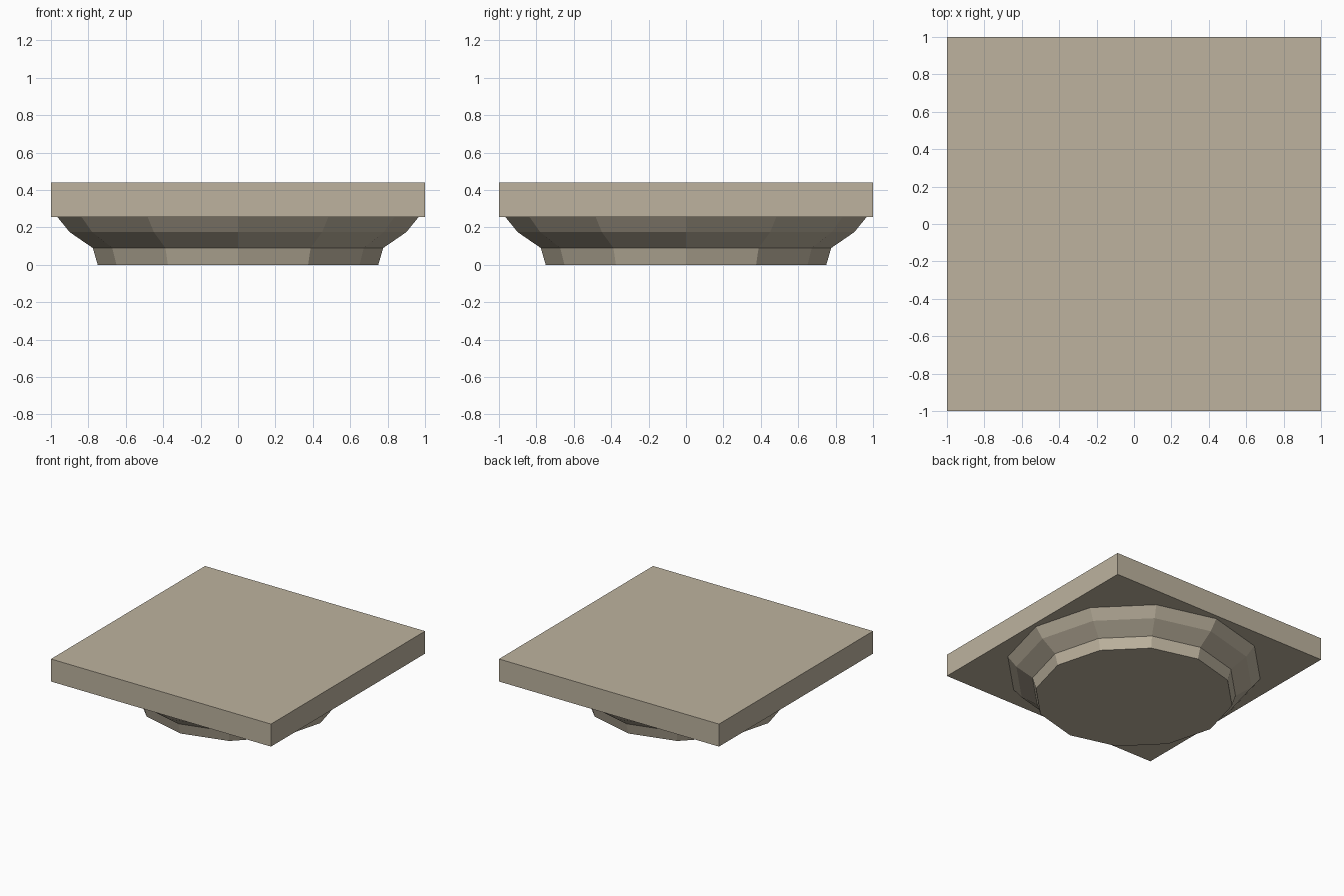
import bpy, bmesh, math

if "Cube" in bpy.data.objects:
    bpy.data.objects.remove(bpy.data.objects["Cube"])

stone = bpy.data.materials.new("warm_stone")
stone.diffuse_color = (0.51, 0.45, 0.345, 1)
stone.use_nodes = True
stone.node_tree.nodes["Principled BSDF"].inputs["Base Color"].default_value = stone.diffuse_color


def add_object(name, bm):
    bmesh.ops.recalc_face_normals(bm, faces=bm.faces)
    mesh = bpy.data.meshes.new(name)
    bm.to_mesh(mesh)
    bm.free()
    mesh.materials.append(stone)
    obj = bpy.data.objects.new(name, mesh)
    bpy.context.collection.objects.link(obj)
    return obj


# Square slab on top
Z_SLAB, Z_TOP = 0.255, 0.44
bm = bmesh.new()
bmesh.ops.create_cube(bm, size=1)
bmesh.ops.scale(bm, vec=(2, 2, Z_TOP - Z_SLAB), verts=bm.verts)
bmesh.ops.translate(bm, vec=(0, 0, (Z_TOP + Z_SLAB) / 2), verts=bm.verts)
add_object("top_slab", bm)

# Twelve-sided flared moulding beneath the slab, as (radius, height) rings
SIDES = 12
profile = [(0.75, 0.0), (0.776, 0.09), (0.90, 0.175), (0.965, Z_SLAB)]
bm = bmesh.new()
rings = [[bm.verts.new((r * math.cos(2 * math.pi * i / SIDES),
                        r * math.sin(2 * math.pi * i / SIDES), z))
          for i in range(SIDES)] for r, z in profile]
for low, high in zip(rings, rings[1:]):
    for i in range(SIDES):
        j = (i + 1) % SIDES
        bm.faces.new((low[i], low[j], high[j], high[i]))
bm.faces.new(rings[0][::-1])
bm.faces.new(rings[-1])
add_object("flared_moulding", bm)
